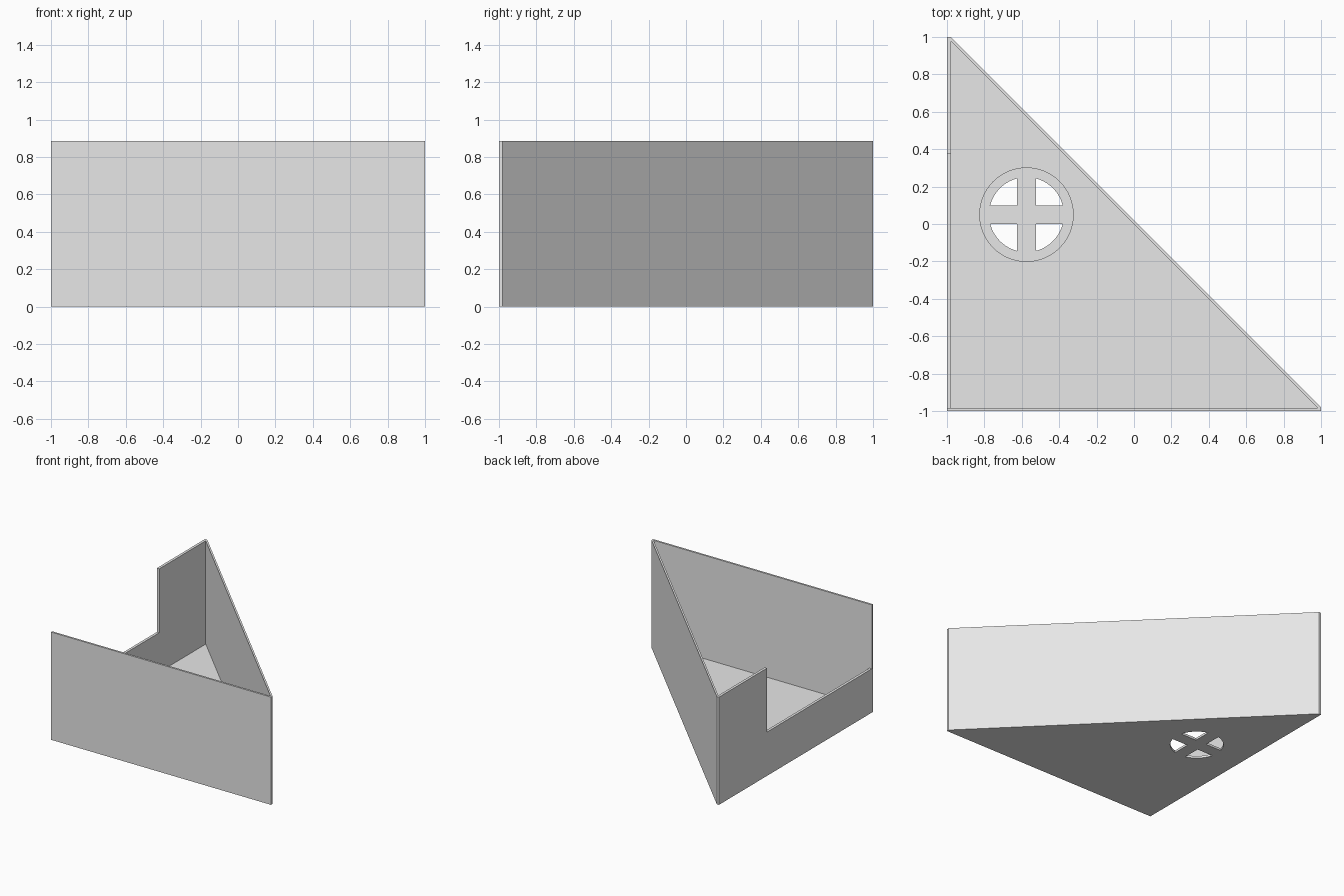
import bpy
import bmesh
import math

cube = bpy.data.objects.get("Cube")
if cube:
    bpy.data.objects.remove(cube, do_unlink=True)

HEIGHT, FLOOR, RECESS = 0.885, 0.036, 0.018
INNER_X, INNER_Y = -0.978, -0.984
DRAIN = (-0.575, 0.05)

grey = bpy.data.materials.new("light grey")
grey.use_nodes = True
grey.diffuse_color = (0.8, 0.8, 0.8, 1)
grey.node_tree.nodes["Principled BSDF"].inputs["Base Color"].default_value = (0.8, 0.8, 0.8, 1)


def prism(name, outline, z0, z1):
    """Extrude a counter-clockwise outline from z0 to z1."""
    bm = bmesh.new()
    base = bm.faces.new([bm.verts.new((x, y, z0)) for x, y in outline])
    grown = bmesh.ops.extrude_face_region(bm, geom=[base])["geom"]
    top = [v for v in grown if isinstance(v, bmesh.types.BMVert)]
    bmesh.ops.translate(bm, verts=top, vec=(0, 0, z1 - z0))
    bmesh.ops.recalc_face_normals(bm, faces=bm.faces)
    mesh = bpy.data.meshes.new(name)
    bm.to_mesh(mesh)
    bm.free()
    mesh.materials.append(grey)
    obj = bpy.data.objects.new(name, mesh)
    bpy.context.collection.objects.link(obj)
    return obj


def arc(radius, start, end, steps):
    """Points on a circle about the drain centre, angles in radians."""
    angles = [start + (end - start) * i / steps for i in range(steps + 1)]
    return [(DRAIN[0] + radius * math.cos(a), DRAIN[1] + radius * math.sin(a)) for a in angles]


def cut(target, cutter):
    """Subtract the cutter and discard it."""
    cutter.hide_render = True
    mod = target.modifiers.new("cut", "BOOLEAN")
    mod.operation = "DIFFERENCE"
    mod.solver = "EXACT"
    mod.object = cutter
    bpy.ops.object.select_all(action="DESELECT")
    bpy.context.view_layer.objects.active = target
    target.select_set(True)
    bpy.ops.object.modifier_apply(modifier=mod.name)
    bpy.data.objects.remove(cutter, do_unlink=True)


# Triangular body with blunt tips
tray = prism("corner_tray", [(-1, -1), (1, -1), (1, -0.98), (-0.98, 1), (-1, 1)], 0, HEIGHT)

# Hollow interior
cut(tray, prism("cavity", [(INNER_X, INNER_Y), (-INNER_Y, INNER_Y), (INNER_X, -INNER_X)], FLOOR, 1))

# Lowered stretch of the side wall
cut(tray, prism("side_notch", [(-1.1, INNER_Y), (-0.9, INNER_Y), (-0.9, 0.375), (-1.1, 0.375)], 0.36, 1))

# Round drain recess in the floor
cut(tray, prism("drain_recess", arc(0.25, 0, math.tau, 64)[:-1], RECESS, 0.2))

# Four drain openings around a cross
BAR, RADIUS = 0.05, 0.2
edge = math.asin(BAR / RADIUS)
for quarter in range(4):
    turn = quarter * math.pi / 2
    corner = arc(BAR * math.sqrt(2), turn + math.pi / 4, turn, 1)[:1]
    rim = arc(RADIUS, turn + edge, turn + math.pi / 2 - edge, 14)
    cut(tray, prism("drain_opening", corner + rim, -0.1, 0.1))

bpy.ops.object.shade_smooth_by_angle(angle=math.radians(30))
